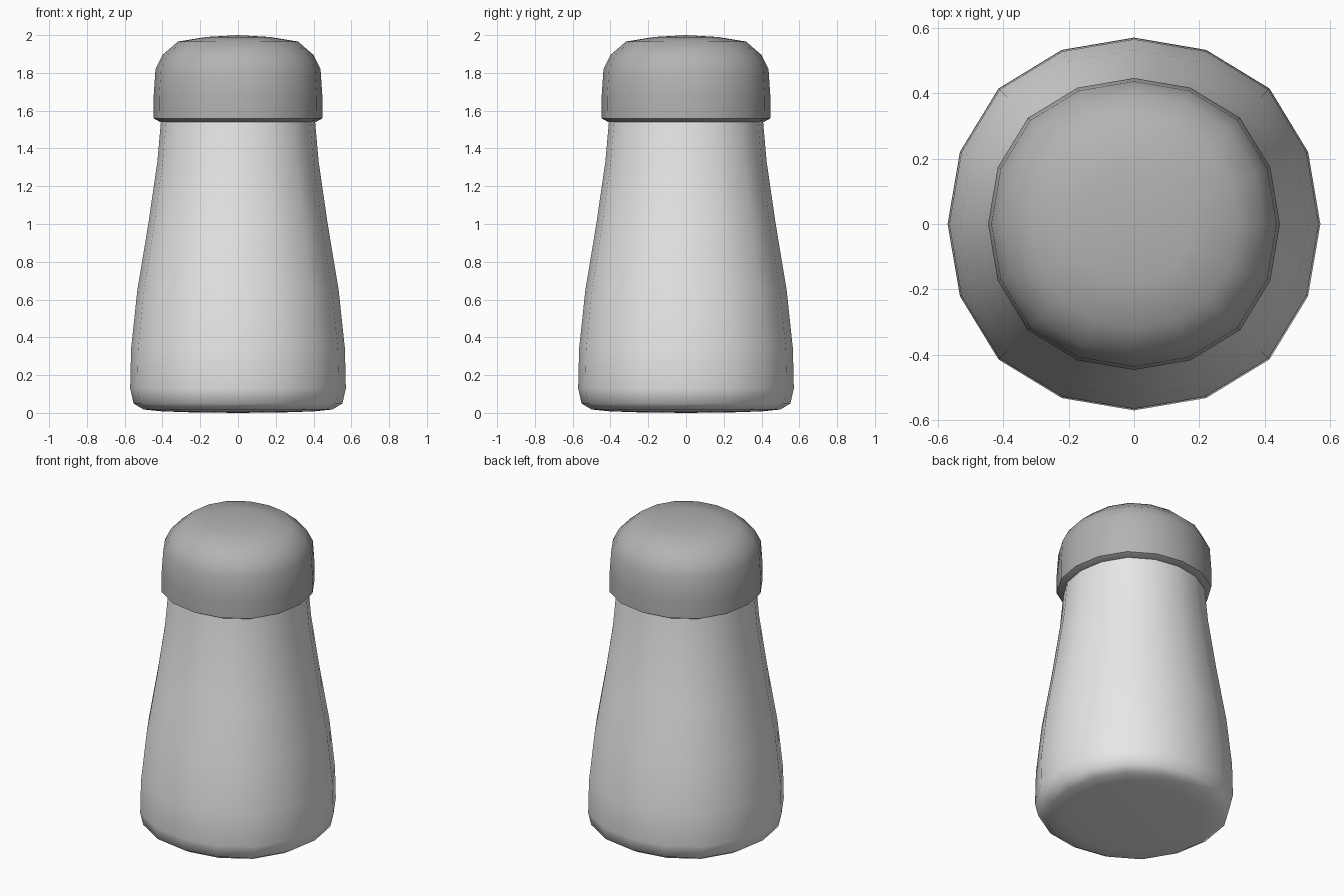
import bpy, bmesh, math

if "Cube" in bpy.data.objects:
    bpy.data.objects.remove(bpy.data.objects["Cube"])

SIDES = 16


def material(name, value):
    m = bpy.data.materials.new(name)
    m.diffuse_color = (value, value, value, 1)
    m.use_nodes = True
    m.node_tree.nodes["Principled BSDF"].inputs["Base Color"].default_value = m.diffuse_color
    return m


def lathe(name, profile, mat, pole_z, pole_first):
    """Revolve a (radius, z) profile, slightly squared like a subdivided block, closed by one pole."""
    bm = bmesh.new()
    rings = []
    for r, z in profile:
        ring = []
        for i in range(SIDES):
            a = 2 * math.pi * i / SIDES
            k = (1.0, 1.011, 1.028, 1.011)[i % 4]
            ring.append(bm.verts.new((r * k * math.cos(a), r * k * math.sin(a), z)))
        rings.append(ring)
    for lo, hi in zip(rings, rings[1:]):
        for i in range(SIDES):
            j = (i + 1) % SIDES
            bm.faces.new((lo[i], lo[j], hi[j], hi[i]))
    pole = bm.verts.new((0, 0, pole_z))
    end = rings[0] if pole_first else rings[-1]
    for i in range(SIDES):
        bm.faces.new((end[i], end[(i + 1) % SIDES], pole))
    bmesh.ops.recalc_face_normals(bm, faces=bm.faces)
    me = bpy.data.meshes.new(name)
    bm.to_mesh(me)
    bm.free()
    me.materials.append(mat)
    ob = bpy.data.objects.new(name, me)
    bpy.context.collection.objects.link(ob)
    bpy.ops.object.select_all(action='DESELECT')
    ob.select_set(True)
    bpy.context.view_layer.objects.active = ob
    bpy.ops.object.shade_smooth_by_angle(angle=math.radians(60))
    return ob


# Tapered body with rounded foot
lathe("shaker_body",
      [(0.25, 0.003), (0.40, 0.008), (0.50, 0.018), (0.553, 0.05), (0.571, 0.13),
       (0.566, 0.34), (0.533, 0.65), (0.475, 1.0), (0.427, 1.33), (0.408, 1.545)],
      material("pale body", 0.8), 0.0, True)

# Domed cap with a small lip
lathe("shaker_cap",
      [(0.40, 1.54), (0.412, 1.54), (0.446, 1.558), (0.447, 1.67), (0.437, 1.82),
       (0.40, 1.895), (0.318, 1.966), (0.17, 1.99)],
      material("grey cap", 0.45), 2.0, False)
